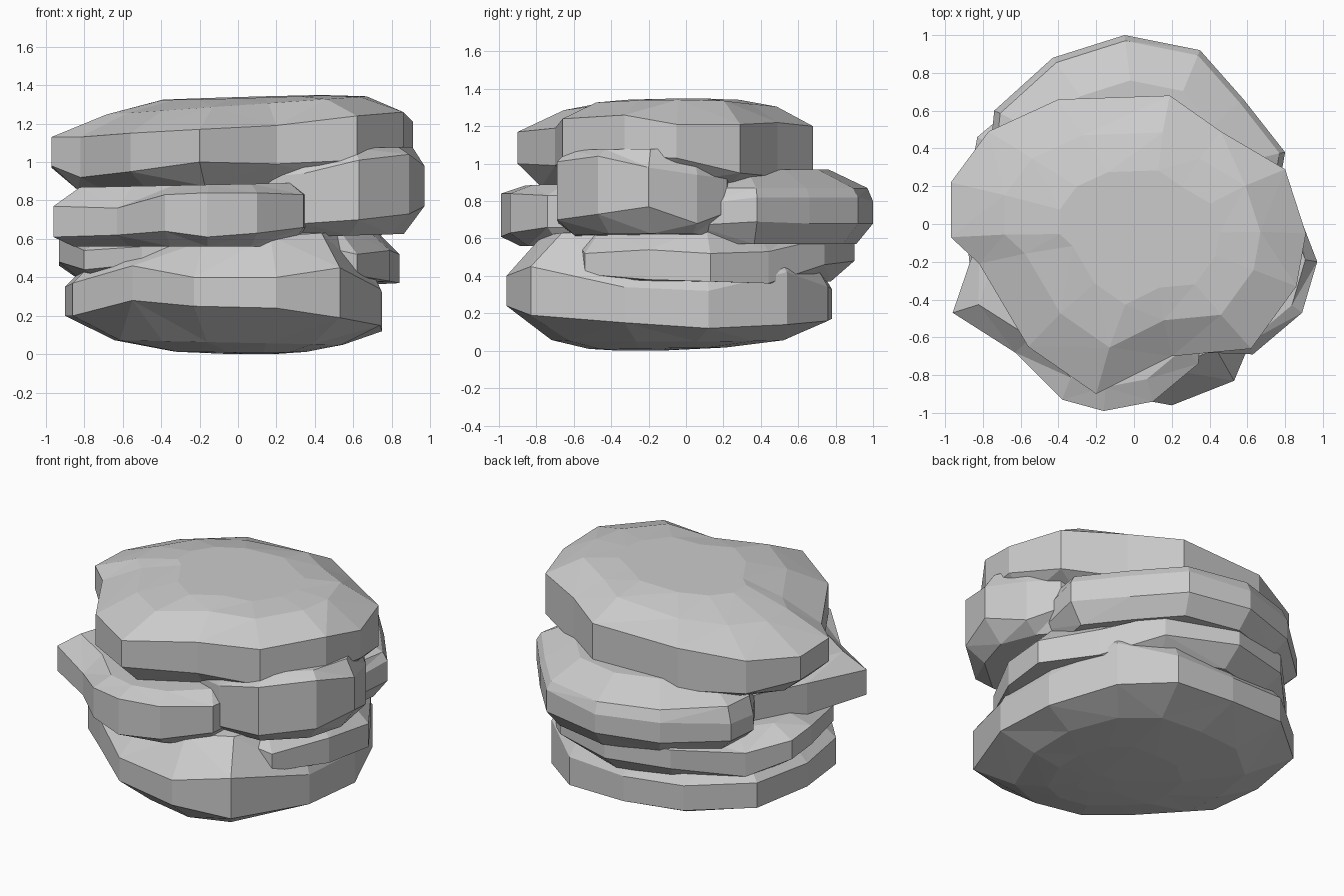
import bpy, bmesh


def slab(name, rim, under, over):
    """Rock layer: rim points (x, y, z_low, z_high); under/over list cap rings
    as (scale, z, centre_x, centre_y, slope_x, slope_y)."""
    bm = bmesh.new()

    def cap(scale, z, cx, cy, sx, sy):
        ring = []
        for x, y, _, _ in rim:
            px, py = cx + (x - cx) * scale, cy + (y - cy) * scale
            ring.append(bm.verts.new((px, py, z + sx * px + sy * py)))
        return ring

    rings = [cap(*c) for c in under]
    rings.append([bm.verts.new((x, y, lo)) for x, y, lo, hi in rim])
    rings.append([bm.verts.new((x, y, hi)) for x, y, lo, hi in rim])
    rings += [cap(*c) for c in over]
    n = len(rim)
    for a, b in zip(rings, rings[1:]):
        for i in range(n):
            j = (i + 1) % n
            bm.faces.new((a[i], a[j], b[j], b[i]))
    bm.faces.new(rings[0][::-1])
    bm.faces.new(rings[-1])
    bmesh.ops.triangulate(bm, faces=bm.faces[:])
    bmesh.ops.recalc_face_normals(bm, faces=bm.faces[:])
    me = bpy.data.meshes.new(name)
    bm.to_mesh(me)
    bm.free()
    ob = bpy.data.objects.new(name, me)
    bpy.context.collection.objects.link(ob)
    return ob


# Wide base with a rounded underside
base = slab("layered_rock", [
    (-0.86, -0.30, .20, .37), (-0.55, -0.62, .28, .46), (-0.23, -0.88, .25, .40),
    (0.20, -0.96, .24, .40), (0.53, -0.83, .19, .45), (0.74, -0.33, .15, .34),
    (0.75, 0.12, .12, .32), (0.58, 0.54, .14, .42), (0.30, 0.76, .16, .34),
    (-0.10, 0.78, .17, .33), (-0.50, 0.74, .20, .36), (-0.83, 0.46, .20, .36),
    (-0.90, 0.05, .20, .35)],
    [(.12, 0.0, 0.1, -0.27, 0, 0), (.42, 0.015, 0.08, -0.2, 0, 0.01),
     (.72, 0.06, 0.02, -0.1, -.02, 0)],
    [(.81, .58, 0.03, 0.05, .07, -.03), (.6, .63, 0, 0, .04, 0)])

# Thin lip above the base, showing at the right and back
lip = slab("lip", [
    (-0.80, -0.36, .44, .54), (-0.50, -0.58, .47, .56), (0.25, -0.60, .46, .60),
    (0.62, -0.54, .41, .52), (0.79, -0.20, .38, .54), (0.84, 0.13, .37, .52),
    (0.64, 0.44, .36, .53), (0.38, 0.74, .46, .60), (-0.05, 0.90, .48, .63),
    (-0.45, 0.80, .48, .60), (-0.76, 0.48, .39, .54), (-0.93, 0.25, .46, .58),
    (-0.93, 0.05, .48, .60)],
    [(.86, .37, 0, 0, 0, 0)], [(.83, .65, 0, 0, .02, 0)])

# Layer jutting out at the front left
left_layer = slab("left_layer", [
    (-0.96, -0.47, .61, .77), (-0.63, -0.68, .62, .76), (-0.38, -0.93, .64, .83),
    (-0.16, -0.99, .61, .84), (0.10, -0.94, .63, .84), (0.34, -0.74, .66, .83),
    (0.40, -0.20, .66, .83), (0.0, 0.35, .62, .8), (-0.66, 0.25, .60, .80),
    (-0.82, -0.06, .60, .80)],
    [(.87, .56, -.15, -.2, 0, 0)], [(.84, .885, -.1, -.2, .02, 0)])

# Layer jutting out at the back
back_layer = slab("back_layer", [
    (0.74, 0.04, .67, .78), (0.80, 0.38, .69, .82), (0.58, 0.66, .68, .82),
    (0.35, 0.92, .68, .82), (-0.05, 1.0, .68, .80), (-0.43, 0.88, .67, .80),
    (-0.74, 0.60, .66, .77), (-0.76, 0.40, .66, .76), (-0.50, 0.0, .66, .78),
    (0.2, -0.1, .66, .8)],
    [(.88, .57, .05, .25, 0, 0)],
    [(.96, .87, .05, .25, 0, 0), (.70, .97, .05, .2, 0, 0)])

# Thick shoulder on the right, running up into the cap
shoulder = slab("right_shoulder", [
    (0.12, -0.60, .66, .92), (0.34, -0.68, .68, .94), (0.63, -0.69, .70, 1.01),
    (0.89, -0.47, .73, 1.04), (0.97, -0.20, .77, .98), (0.87, 0.06, .68, .94),
    (0.74, 0.22, .74, .92), (0.0, 0.3, .7, .9)],
    [(.84, .60, .3, -.1, .03, 0)], [(.89, 1.06, .4, -.1, .02, 0)])

# Large cap
top = slab("cap", [
    (-0.97, -0.07, .98, 1.13), (-0.82, -0.21, .92, 1.13), (-0.56, -0.65, .95, 1.15),
    (-0.20, -0.90, 1.0, 1.17), (0.20, -0.70, .99, 1.19), (0.62, -0.66, 1.01, 1.24),
    (0.86, -0.33, 1.04, 1.26), (0.91, -0.05, 1.03, 1.21), (0.80, 0.29, .95, 1.21),
    (0.46, 0.49, .93, 1.22), (0.19, 0.68, .93, 1.20), (-0.40, 0.66, .92, 1.19),
    (-0.77, 0.49, .93, 1.14), (-0.97, 0.22, .97, 1.12)],
    [(.86, .88, 0, 0, .03, 0)],
    [(.72, 1.295, .05, -.02, .07, 0), (.45, 1.335, .08, -.04, .03, .01)])

# Fuse the layers into one rock
parts = [lip, left_layer, back_layer, shoulder, top]
for p in parts:
    mod = base.modifiers.new(p.name, 'BOOLEAN')
    mod.operation = 'UNION'
    mod.solver = 'EXACT'
    mod.object = p
deps = bpy.context.evaluated_depsgraph_get()
fused = bpy.data.meshes.new_from_object(base.evaluated_get(deps))
base.modifiers.clear()
base.data = fused
for p in parts:
    bpy.data.objects.remove(p)
